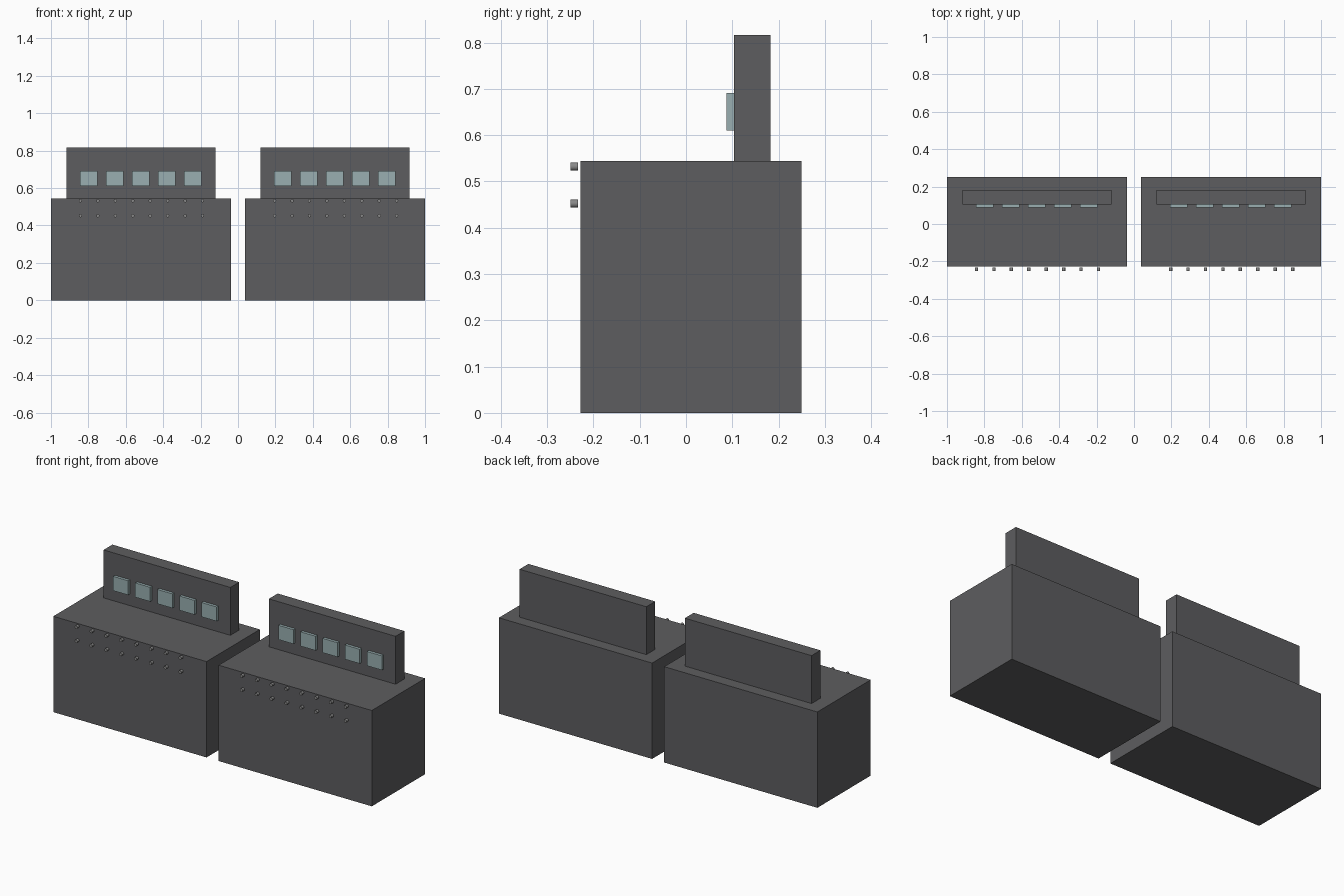
import bpy
from math import pi

if "Cube" in bpy.data.objects:
    bpy.data.objects.remove(bpy.data.objects["Cube"])


def material(name, rgb):
    m = bpy.data.materials.new(name)
    m.diffuse_color = (*rgb, 1)
    m.use_nodes = True
    m.node_tree.nodes["Principled BSDF"].inputs["Base Color"].default_value = m.diffuse_color
    return m


DARK = material("dark_casing", (0.11, 0.11, 0.115))
GLASS = material("display_glass", (0.32, 0.43, 0.44))
METAL = material("button_metal", (0.25, 0.25, 0.25))


def box(name, x, y, z, mat):
    """Box from (min, max) ranges on each axis."""
    ranges = (x, y, z)
    bpy.ops.mesh.primitive_cube_add(size=1, location=[(a + b) / 2 for a, b in ranges])
    ob = bpy.context.object
    ob.name = name
    ob.scale = [b - a for a, b in ranges]
    bpy.ops.object.transform_apply(location=False, rotation=False, scale=True)
    ob.data.materials.append(mat)


def button(name, x, z):
    bpy.ops.mesh.primitive_cylinder_add(vertices=16, radius=0.0088, depth=0.017,
                                        location=(x, -0.2415, z), rotation=(pi / 2, 0, 0))
    ob = bpy.context.object
    ob.name = name
    bpy.ops.object.shade_smooth_by_angle()
    ob.data.materials.append(METAL)


for side, cx in (("left", -0.519), ("right", 0.519)):
    # Console cabinet and the upright display panel on top
    box(f"{side}_cabinet", (cx - 0.481, cx + 0.481), (-0.228, 0.25), (0, 0.544), DARK)
    box(f"{side}_display_panel", (cx - 0.398, cx + 0.398), (0.104, 0.183), (0.544, 0.816), DARK)

    # Row of five screens
    for i in range(5):
        x = cx - 0.002 + (i - 2) * 0.139
        box(f"{side}_screen_{i + 1}", (x - 0.047, x + 0.047), (0.088, 0.104), (0.61, 0.691), GLASS)

    # Two rows of eight buttons in front of the cabinet
    for row, z in enumerate((0.532, 0.452)):
        for i in range(8):
            button(f"{side}_button_{row + 1}_{i + 1}", cx + 0.003 + (i - 3.5) * 0.0932, z)
